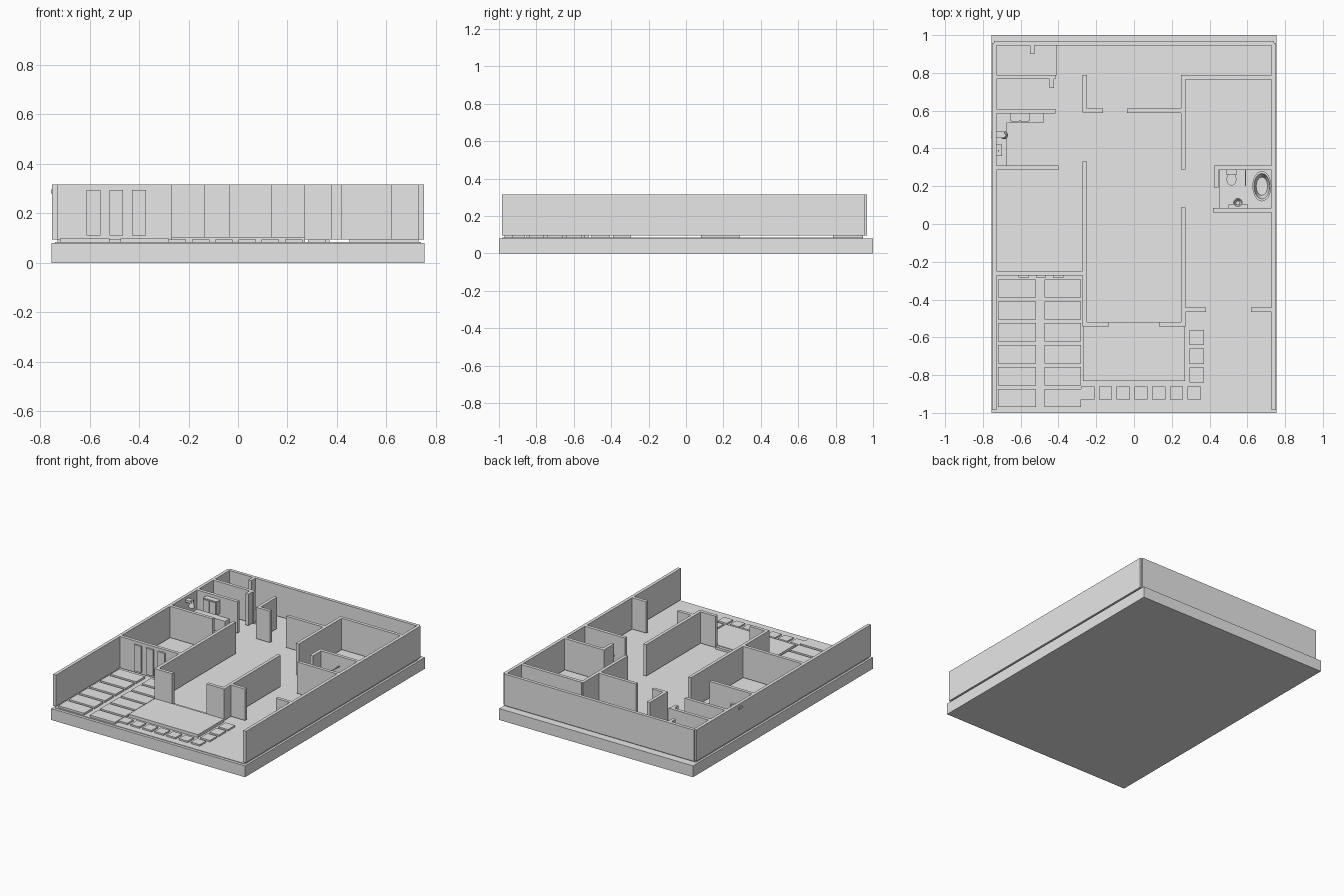
import bpy
import bmesh
import math
from mathutils import Matrix

cube = bpy.data.objects.get("Cube")
if cube:
    bpy.data.objects.remove(cube, do_unlink=True)

grey = bpy.data.materials.new("plain_grey")
grey.use_nodes = True
shade = (0.8, 0.8, 0.8, 1)
grey.diffuse_color = shade
grey.node_tree.nodes["Principled BSDF"].inputs["Base Color"].default_value = shade

# Shared levels and wall lines
SLAB = 0.08
FOOT = 0.095
TOP = 0.316
COUNTER = 0.18
THICK = 0.023
LEFT, RIGHT = -0.74, 0.74
HALL = 0.26
PORCH = -0.53
BACK = 0.957
FRONT = -0.985


def finish(name, bm, smooth=False):
    mesh = bpy.data.meshes.new(name)
    bm.to_mesh(mesh)
    bm.free()
    mesh.materials.append(grey)
    obj = bpy.data.objects.new(name, mesh)
    bpy.context.collection.objects.link(obj)
    if smooth:
        bpy.ops.object.select_all(action='DESELECT')
        obj.select_set(True)
        bpy.context.view_layer.objects.active = obj
        bpy.ops.object.shade_smooth_by_angle(angle=math.radians(35))
    return obj


def add_box(bm, xs, ys, zs):
    spans = [b - a for a, b in (xs, ys, zs)]
    middle = [(a + b) / 2 for a, b in (xs, ys, zs)]
    matrix = Matrix.Translation(middle) @ Matrix.Diagonal((*spans, 1))
    bmesh.ops.create_cube(bm, size=1, matrix=matrix)


def box(name, xs, ys, zs):
    bm = bmesh.new()
    add_box(bm, xs, ys, zs)
    return finish(name, bm)


def wall_along_x(name, start, end, y):
    half = THICK / 2
    return box(name, (start, end), (y - half, y + half), (FOOT, TOP))


def wall_along_y(name, x, start, end):
    half = THICK / 2
    return box(name, (x - half, x + half), (start, end), (FOOT, TOP))


def lathe(name, centre, profile, stretch=1, steps=28):
    """Spin a radius and height profile, stretched along y."""
    bm = bmesh.new()
    points = [bm.verts.new((r, 0, z)) for r, z in profile]
    edges = [bm.edges.new(pair) for pair in zip(points, points[1:])]
    bmesh.ops.spin(bm, geom=points + edges, axis=(0, 0, 1), cent=(0, 0, 0),
                   angle=math.tau, steps=steps)
    bmesh.ops.remove_doubles(bm, verts=bm.verts, dist=1e-5)
    bmesh.ops.recalc_face_normals(bm, faces=bm.faces)
    bmesh.ops.scale(bm, verts=bm.verts, vec=(1, stretch, 1))
    bmesh.ops.translate(bm, verts=bm.verts, vec=(*centre, 0))
    return finish(name, bm, smooth=True)


# Ground slab and thin floors
box("base_slab", (-0.755, 0.755), (-1, 1), (0, SLAB))
box("main_floor", (LEFT, RIGHT), (-0.98, 0.945), (SLAB, SLAB + 0.004))
box("bathroom_floor", (0.45, 0.73), (0.08, 0.285), (SLAB, FOOT))
box("back_room_floor", (-0.73, -0.41), (0.785, 0.945), (SLAB, FOOT))

# Outer shell, open at the front
wall_along_y("left_hand_outer_wall", LEFT, FRONT, BACK)
wall_along_y("right_hand_outer_wall", RIGHT, FRONT, BACK)
wall_along_x("back_outer_wall", LEFT, RIGHT, BACK)

# Rooms on the -x side
wall_along_x("store_wall", LEFT, -0.415, 0.778)
wall_along_y("store_wall_stub", -0.435, 0.72, 0.77)
wall_along_y("back_wall_stub", -0.538, 0.9, BACK)
wall_along_x("kitchen_back_wall", LEFT, -0.415, 0.597)
wall_along_x("kitchen_front_wall", LEFT, -0.4, 0.297)
wall_along_x("terrace_wall", LEFT, -HALL, -0.26)

# Central hall
wall_along_y("hall_wall_west", -HALL, PORCH, 0.33)
wall_along_y("hall_wall_east", HALL, PORCH, 0.087)
wall_along_y("rear_hall_wall_west", -HALL, 0.59, 0.79)
wall_along_y("rear_hall_wall_east", HALL, 0.289, 0.788)
wall_along_x("rear_hall_return_west", -HALL, -0.164, 0.6)
wall_along_x("rear_hall_return_east", -0.037, HALL, 0.6)
for side, name in ((-1, "west"), (1, "east")):
    ends = sorted((side * 0.133, side * (HALL + THICK / 2)))
    wall_along_x("entrance_wall_" + name, *ends, PORCH)

# Rooms on the +x side
wall_along_x("rear_bedroom_wall", HALL, RIGHT, 0.777)
wall_along_x("bathroom_back_wall", 0.424, RIGHT, 0.297)
wall_along_y("bathroom_door_stub", 0.436, 0.193, 0.3)
wall_along_x("bathroom_front_wall", 0.418, RIGHT, 0.072)
wall_along_x("front_room_wall_inner", HALL, 0.38, -0.454)
wall_along_x("front_room_wall_outer", 0.62, RIGHT, -0.454)

# Three tall panels on the terrace wall
for i in range(3):
    x = -0.612 + i * 0.092
    box("tall_panel", (x, x + 0.055), (-0.283, -0.27), (0.11, 0.295))

# Porch deck and the stepping stones around it
box("porch_deck", (-0.27, 0.27), (-0.83, -0.54), (SLAB, 0.105))
box("door_sill", (-0.133, 0.133), (-0.54, -0.52), (SLAB, 0.1))
bm = bmesh.new()
for i in range(7):
    x = -0.28 + i * 0.094
    add_box(bm, (x, x + 0.07), (-0.93, -0.86), (SLAB, FOOT))
for i in range(3):
    y = -0.84 + i * 0.1
    add_box(bm, (0.295, 0.37), (y, y + 0.08), (SLAB, FOOT))
finish("stepping_stones", bm)

# Two columns of terrace paving
bm = bmesh.new()
for start, end in ((-0.72, -0.52), (-0.475, -0.28)):
    for i in range(6):
        y = -0.97 + i * 0.116
        add_box(bm, (start, end), (y, y + 0.097), (SLAB, 0.098))
finish("terrace_paving", bm)

# Kitchen counter, cupboards, hood and sink
box("kitchen_counter_side", (LEFT, -0.672), (0.3, 0.59), (FOOT, COUNTER))
box("kitchen_counter_back", (-0.68, -0.477), (0.538, 0.59), (FOOT, COUNTER))
box("wall_cupboard", (-0.656, -0.55), (0.547, 0.59), (0.2, 0.295))
for x in (-0.65, -0.6):
    box("cupboard_door", (x, x + 0.044), (0.542, 0.548), (0.207, 0.288))
lathe("cooker_hood", (-0.688, 0.47),
      [(0, 0.25), (0.021, 0.25), (0.021, 0.262), (0.01, 0.28), (0.01, 0.3), (0, 0.3)])
box("hood_duct", (-0.757, -0.685), (0.455, 0.49), (0.28, 0.296))
box("sink_rim", (-0.728, -0.7), (0.36, 0.42), (COUNTER, COUNTER + 0.008))
box("sink_tap", (-0.72, -0.714), (0.385, 0.391), (COUNTER, COUNTER + 0.03))

# Bathroom fittings
lathe("bathtub", (0.677, 0.2),
      [(0, FOOT), (0.035, FOOT), (0.05, 0.155), (0.05, 0.16), (0.042, 0.16),
       (0.03, 0.11), (0, 0.107)], stretch=1.6)
lathe("toilet_bowl", (0.516, 0.237),
      [(0, FOOT), (0.016, FOOT), (0.026, 0.14), (0.026, 0.147), (0, 0.147)], stretch=1.3)
box("toilet_tank", (0.487, 0.545), (0.262, 0.287), (0.135, 0.185))
box("basin_shelf", (0.5, 0.603), (0.082, 0.102), (0.165, 0.175))
lathe("wash_basin", (0.55, 0.112),
      [(0, FOOT), (0.009, FOOT), (0.009, 0.15), (0.025, 0.175), (0.025, 0.18),
       (0.02, 0.18), (0.01, 0.165), (0, 0.163)])
box("shower_post", (0.588, 0.594), (0.2, 0.206), (FOOT, 0.25))
box("shower_rail", (0.588, 0.594), (0.2, 0.287), (0.245, 0.25))
